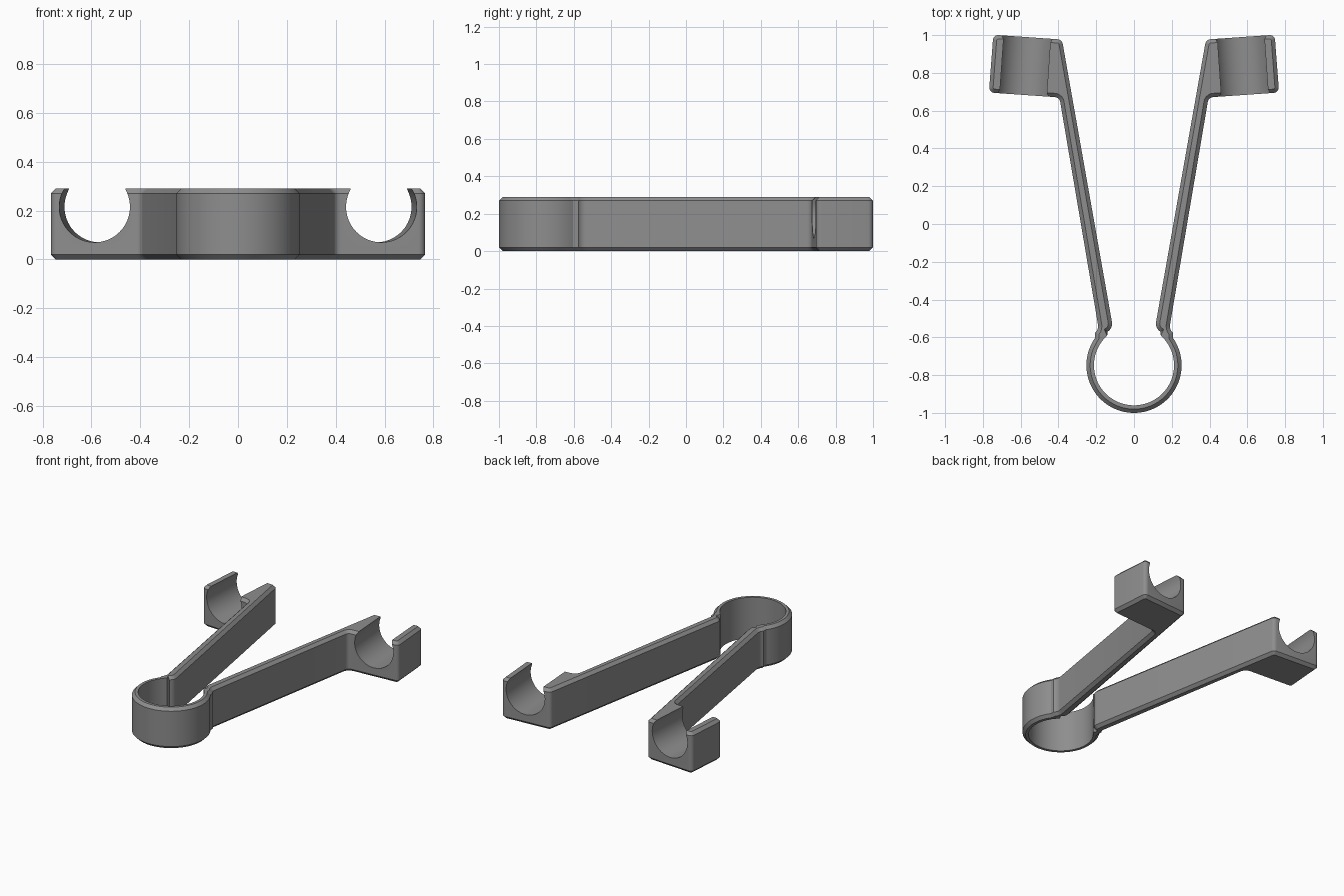
import bpy, bmesh, math
from mathutils import Vector, Matrix

if "Cube" in bpy.data.objects:
    bpy.data.objects.remove(bpy.data.objects["Cube"])

H, C = 0.29, 0.02            # height and chamfer
RING_Y, R_OUT, R_IN = -0.748, 0.252, 0.212


def arc(cx, cy, r, a0, a1, n):
    """Points on an arc, angles in degrees."""
    return [(cx + r * math.cos(math.radians(a0 + (a1 - a0) * i / n)),
             cy + r * math.sin(math.radians(a0 + (a1 - a0) * i / n))) for i in range(n + 1)]


# Right half of the outline, walked counter-clockwise; third value is the chamfer
outer = arc(0, RING_Y, R_OUT, -90, 35, 36)                       # ring outside
outer += arc(0.237, -0.541, 0.047, 228, 171, 5)                  # neck fillet
outer += arc(0.422, 0.640, 0.032, 170, 94, 5)                    # arm to clip fillet
outer += arc(0.738, 0.722, 0.028, -86, 4, 6)                     # clip corners
outer += arc(0.719, 0.972, 0.028, 4, 94, 6)
outer += arc(0.405, 0.950, 0.028, 94, 170, 6)                    # arm tip
outer += arc(0.165, -0.528, 0.049, 170, 238, 6)                  # neck inside
inner = arc(0, RING_Y, R_IN, 48, -90, 40)                        # ring inside
half = [(x, y, C) for x, y in outer] + [(x, y, 0.0) for x, y in inner]
half[0] = (0, half[0][1], C)
half[-1] = (0, half[-1][1], 0.0)
outline = half + [(-x, y, c) for x, y, c in reversed(half[1:-1])]


def inset(points):
    """Move each outline point inward by its chamfer."""
    result = []
    for i, (x, y, c) in enumerate(points):
        p = Vector((x, y))
        a = (p - Vector(points[i - 1][:2])).normalized()
        b = (Vector(points[(i + 1) % len(points)][:2]) - p).normalized()
        na, nb = Vector((-a.y, a.x)), Vector((-b.y, b.x))
        m = (na + nb).normalized()
        result.append(p + m * c / max(m.dot(na), 0.5))
    return result


# Spring body: chamfered prism of the outline
bm = bmesh.new()
full = [Vector(p[:2]) for p in outline]
small = inset(outline)
loops = [[bm.verts.new((p.x, p.y, z)) for p in pts]
         for pts, z in ((small, 0), (full, C), (full, H - C), (small, H))]
n = len(outline)
for lo, hi in zip(loops, loops[1:]):
    for i in range(n):
        j = (i + 1) % n
        bm.faces.new((lo[i], lo[j], hi[j], hi[i]))
bm.faces.new(list(reversed(loops[0])))
bm.faces.new(loops[-1])
bmesh.ops.recalc_face_normals(bm, faces=bm.faces)
mesh = bpy.data.meshes.new("spring_clip")
bm.to_mesh(mesh)
bm.free()
body = bpy.data.objects.new("spring_clip", mesh)
bpy.context.collection.objects.link(body)

grey = bpy.data.materials.new("grey")
grey.diffuse_color = (0.27, 0.27, 0.27, 1)
grey.use_nodes = True
grey.node_tree.nodes["Principled BSDF"].inputs["Base Color"].default_value = grey.diffuse_color
mesh.materials.append(grey)

# Round channels through both clip ends
bpy.context.view_layer.objects.active = body
body.select_set(True)
for side in (-1, 1):
    cm = bpy.data.meshes.new("channel_cutter")
    cb = bmesh.new()
    bmesh.ops.create_cone(cb, cap_ends=True, segments=80, radius1=0.145, radius2=0.145, depth=0.6,
                          matrix=Matrix.Translation((side * 0.576, 0.84, 0.215))
                          @ Matrix.Rotation(side * math.radians(4), 4, 'Z')
                          @ Matrix.Rotation(math.radians(90), 4, 'X'))
    cb.to_mesh(cm)
    cb.free()
    cm.materials.append(grey)
    cutter = bpy.data.objects.new("channel_cutter", cm)
    bpy.context.collection.objects.link(cutter)
    cutter.hide_render = True
    mod = body.modifiers.new("channel", 'BOOLEAN')
    mod.operation, mod.solver, mod.object = 'DIFFERENCE', 'EXACT', cutter
    bpy.ops.object.modifier_apply(modifier=mod.name)
    bpy.data.objects.remove(cutter)

bpy.ops.object.shade_smooth_by_angle(angle=math.radians(30))
